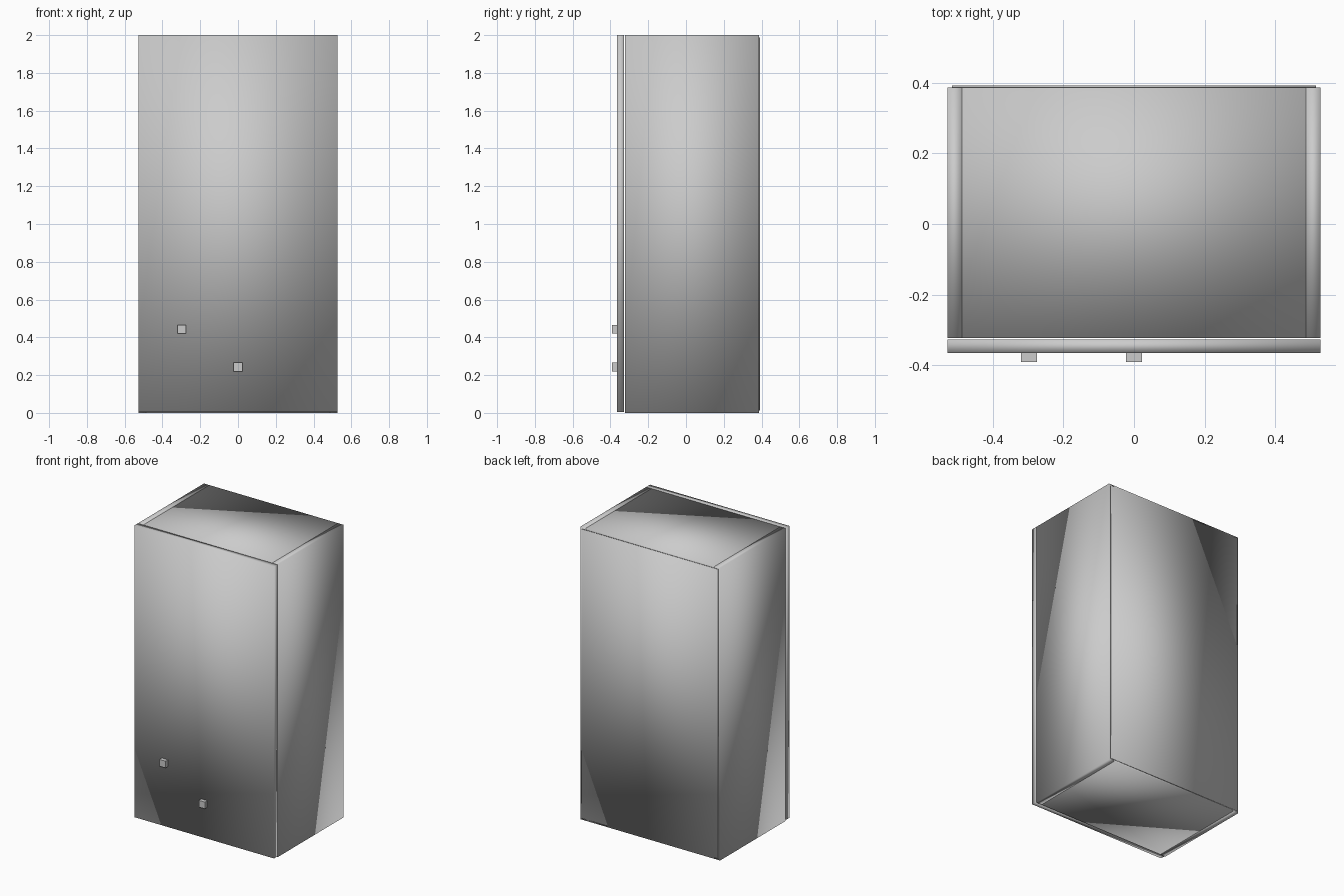
import bpy

default = bpy.data.objects.get("Cube")
if default:
    bpy.data.objects.remove(default, do_unlink=True)


def make_material(name, rgb):
    mat = bpy.data.materials.new(name)
    mat.use_nodes = True
    color = (*rgb, 1.0)
    mat.diffuse_color = color
    mat.node_tree.nodes["Principled BSDF"].inputs["Base Color"].default_value = color
    return mat


grey = make_material("light_grey", (0.6, 0.6, 0.6))


def box(name, x, y, z, smooth=True):
    """Box spanning the given (min, max) range on each axis."""
    spans = (x, y, z)
    bpy.ops.mesh.primitive_cube_add(size=1, location=[sum(s) / 2 for s in spans])
    obj = bpy.context.object
    obj.name = obj.data.name = name
    obj.scale = [s[1] - s[0] for s in spans]
    bpy.ops.object.transform_apply(location=False, rotation=False, scale=True)
    # Panels carry soft shading across their edges; knobs stay faceted
    if smooth:
        bpy.ops.object.shade_smooth()
    obj.data.materials.append(grey)
    return obj


HALF_W, HEIGHT, BOARD = 0.528, 2.0, 0.041
FRONT, BACK = -0.323, 0.386
inner = HALF_W - BOARD
depth = (FRONT, BACK)

# Carcass: two sides with top and bottom boards between them
box("left_side_panel", (inner, HALF_W), depth, (0, HEIGHT))
box("right_side_panel", (-HALF_W, -inner), depth, (0, HEIGHT))
box("bottom_panel", (-inner, inner), depth, (0, BOARD))
box("top_panel", (-inner, inner), depth, (HEIGHT - BOARD, HEIGHT))

# Thin back sheet, slightly inset from the outline
box("back_panel", (-0.515, 0.515), (BACK, 0.392), (0.012, HEIGHT - 0.012))

# Full-width door with a narrow gap to the carcass
door_front = -0.365
box("door", (-HALF_W, HALF_W), (door_front, FRONT - 0.004), (0.006, HEIGHT))

# Small square knobs
KNOB = 0.023
for name, x, z in (("upper_knob", -0.297, 0.443), ("lower_knob", 0.0, 0.243)):
    box(name, (x - KNOB, x + KNOB), (-0.391, door_front), (z - KNOB, z + KNOB), smooth=False)
